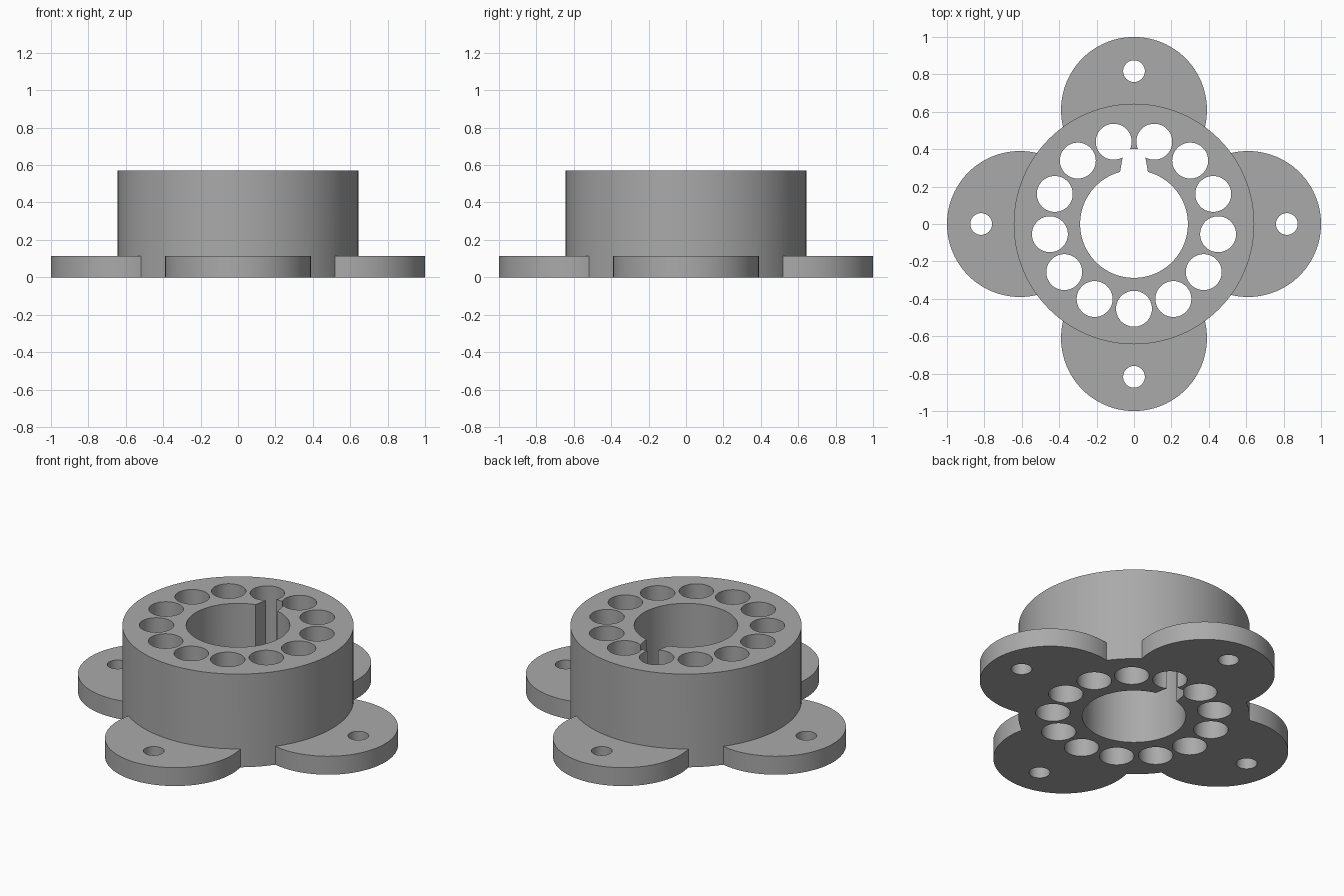
import bpy, bmesh, math
from mathutils import Vector

default = bpy.data.objects.get("Cube")
if default:
    bpy.data.objects.remove(default, do_unlink=True)

HUB_R, HUB_H = 0.643, 0.572
LOBE_R, LOBE_H, LOBE_AT = 0.39, 0.113, 0.61
BORE_R = 0.288
BOLT_R, BOLT_AT = 0.058, 0.817
POCKET_R, POCKET_AT, POCKETS = 0.096, 0.453, 13

gray = bpy.data.materials.new("plain gray")
gray.use_nodes = True
color = (0.4, 0.4, 0.4, 1)
gray.diffuse_color = color
gray.node_tree.nodes["Principled BSDF"].inputs["Base Color"].default_value = color


def prism(name, outline, z0, z1):
    """Extrude a closed outline from z0 up to z1."""
    bm = bmesh.new()
    face = bm.faces.new([bm.verts.new((x, y, z0)) for x, y in outline])
    top = bmesh.ops.extrude_face_region(bm, geom=[face])["geom"]
    verts = [v for v in top if isinstance(v, bmesh.types.BMVert)]
    bmesh.ops.translate(bm, verts=verts, vec=Vector((0, 0, z1 - z0)))
    bmesh.ops.recalc_face_normals(bm, faces=bm.faces[:])
    mesh = bpy.data.meshes.new(name)
    bm.to_mesh(mesh)
    bm.free()
    mesh.materials.append(gray)
    obj = bpy.data.objects.new(name, mesh)
    bpy.context.collection.objects.link(obj)
    return obj


def circle(radius, sides, dist=0, angle=0):
    """Circle outline whose centre is at a polar position."""
    cx, cy = dist * math.cos(angle), dist * math.sin(angle)
    steps = [math.tau * i / sides for i in range(sides)]
    return [(cx + radius * math.cos(a), cy + radius * math.sin(a)) for a in steps]


def combine(target, tool, operation):
    """Apply one boolean and discard the tool."""
    tool.hide_render = True
    mod = target.modifiers.new(operation, "BOOLEAN")
    mod.operation, mod.solver, mod.object = operation, "EXACT", tool
    bpy.context.view_layer.objects.active = target
    bpy.ops.object.modifier_apply(modifier=mod.name)
    bpy.data.objects.remove(tool, do_unlink=True)


# Round hub with four low mounting lobes
hub = prism("flanged_hub", circle(HUB_R, 128), 0, HUB_H)
quarters = [math.pi / 2 * i for i in range(4)]
for a in quarters:
    combine(hub, prism("lobe", circle(LOBE_R, 96, LOBE_AT, a), 0, LOBE_H), "UNION")


def cut(outline):
    combine(hub, prism("cutter", outline, -0.1, HUB_H + 0.1), "DIFFERENCE")


# Centre bore and tapered keyway at the back
cut(circle(BORE_R, 96))
cut([(-0.085, 0.22), (0.085, 0.22), (0.053, 0.4), (-0.053, 0.4)])

# Ring of through holes, starting at the front
for i in range(POCKETS):
    cut(circle(POCKET_R, 64, POCKET_AT, -math.pi / 2 + math.tau * i / POCKETS))

# Bolt hole in each lobe
for a in quarters:
    cut(circle(BOLT_R, 48, BOLT_AT, a))

# Smooth walls with crisp rims
bpy.ops.object.select_all(action="DESELECT")
hub.select_set(True)
bpy.context.view_layer.objects.active = hub
bpy.ops.object.shade_smooth_by_angle(angle=math.radians(30))
